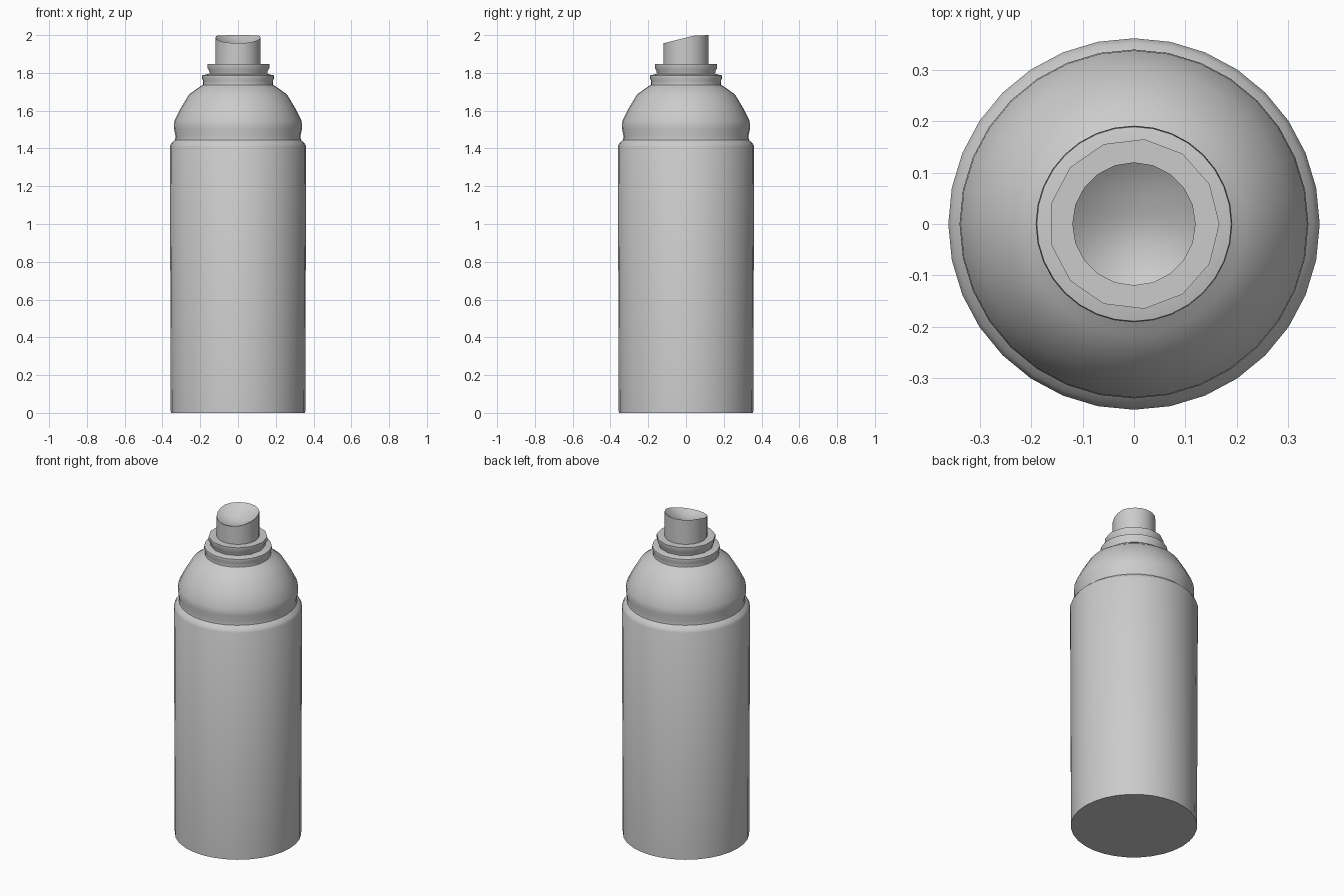
import bpy, bmesh, math

if "Cube" in bpy.data.objects:
    bpy.data.objects.remove(bpy.data.objects["Cube"])


def lathe(name, profile, sides, height=None, smooth_angle=40):
    """Spin (radius, z) points around z; radius 0 becomes a pole.
    height(y, z) can reshape the z of each point."""
    bm = bmesh.new()
    rings = []
    for r, z in profile:
        count = 1 if r == 0 else sides
        ring = []
        for i in range(count):
            a = 2 * math.pi * i / sides
            x, y = r * math.cos(a), r * math.sin(a)
            ring.append(bm.verts.new((x, y, height(y, z) if height else z)))
        rings.append(ring)
    for a, b in zip(rings, rings[1:]):
        for i in range(sides):
            j = (i + 1) % sides
            if len(a) == 1:
                bm.faces.new((a[0], b[j], b[i]))
            elif len(b) == 1:
                bm.faces.new((a[i], a[j], b[0]))
            else:
                bm.faces.new((a[i], a[j], b[j], b[i]))
    bmesh.ops.recalc_face_normals(bm, faces=bm.faces)
    mesh = bpy.data.meshes.new(name)
    bm.to_mesh(mesh)
    bm.free()
    ob = bpy.data.objects.new(name, mesh)
    bpy.context.collection.objects.link(ob)
    bpy.ops.object.select_all(action='DESELECT')
    ob.select_set(True)
    bpy.context.view_layer.objects.active = ob
    bpy.ops.object.shade_smooth_by_angle(angle=math.radians(smooth_angle))
    return ob


# Can: straight wall, stepped seam, domed shoulder and neck bead
lathe("can_body", [
    (0, 0), (0.356, 0), (0.361, 1.41), (0.352, 1.428), (0.333, 1.445),
    (0.331, 1.465), (0.339, 1.505), (0.337, 1.545), (0.305, 1.61),
    (0.26, 1.685), (0.215, 1.718), (0.186, 1.737), (0.184, 1.757),
    (0.191, 1.772), (0.189, 1.787), (0.155, 1.795), (0, 1.795)], 32)

# Flared collar under the spray button, with few sides
lathe("collar", [
    (0, 1.78), (0.154, 1.78), (0.157, 1.81), (0.166, 1.825),
    (0.166, 1.848), (0, 1.848)], 13)


# Spray button: slanted rim rising to the back, scooped finger rest
def rim_z(y):
    return 1.957 + (y + 0.12) * 0.25 if y < 0.04 else 1.997 + (y - 0.04) * 0.0375


TOP = 2.0  # heights near TOP are offsets below the slanted rim
R = 0.12


def button_height(y, z):
    return z if z < 1.9 else rim_z(y) + z - TOP


scoop = [(R * f, TOP - 0.045 * (1 - f * f)) for f in (1, 0.9, 0.7, 0.45, 0.2, 0)]
lathe("spray_button", [(0, 1.84), (R, 1.84)] + scoop, 20, button_height)
